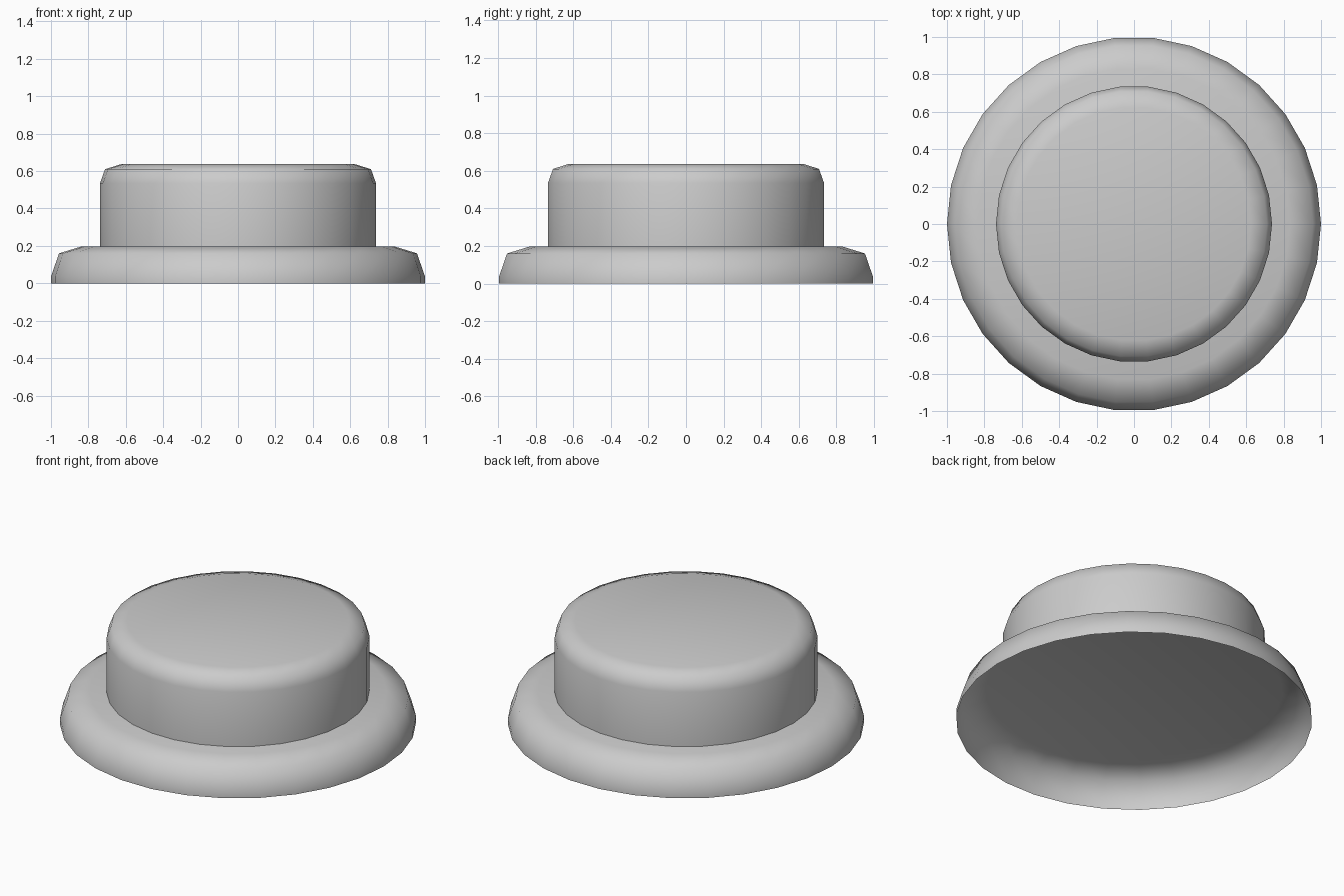
import bpy, bmesh
from math import cos, sin, pi, radians

if "Cube" in bpy.data.objects:
    bpy.data.objects.remove(bpy.data.objects["Cube"])

SIDES = 30


def capped_shell(name, profile):
    """Spin a (radius, z) profile; close the top with a flat face, leave the bottom open."""
    bm = bmesh.new()
    rings = []
    for r, z in profile:
        rings.append([bm.verts.new((r * cos(2 * pi * i / SIDES), r * sin(2 * pi * i / SIDES), z))
                      for i in range(SIDES)])
    for low, high in zip(rings, rings[1:]):
        for i in range(SIDES):
            j = (i + 1) % SIDES
            bm.faces.new((low[i], low[j], high[j], high[i]))
    bm.faces.new(rings[-1])
    mesh = bpy.data.meshes.new(name)
    bm.to_mesh(mesh)
    bm.free()
    obj = bpy.data.objects.new(name, mesh)
    bpy.context.collection.objects.link(obj)
    bpy.ops.object.select_all(action='DESELECT')
    obj.select_set(True)
    bpy.context.view_layer.objects.active = obj
    bpy.ops.object.shade_smooth_by_angle(angle=radians(60))
    return obj


# Wide hollow base with a rounded shoulder
capped_shell("base_flange", [(1.0, 0.0), (1.0, 0.036), (0.957, 0.16), (0.834, 0.198)])

# Raised button with a rounded top edge
capped_shell("button_cap", [(0.738, 0.198), (0.738, 0.535), (0.711, 0.61), (0.625, 0.637)])
